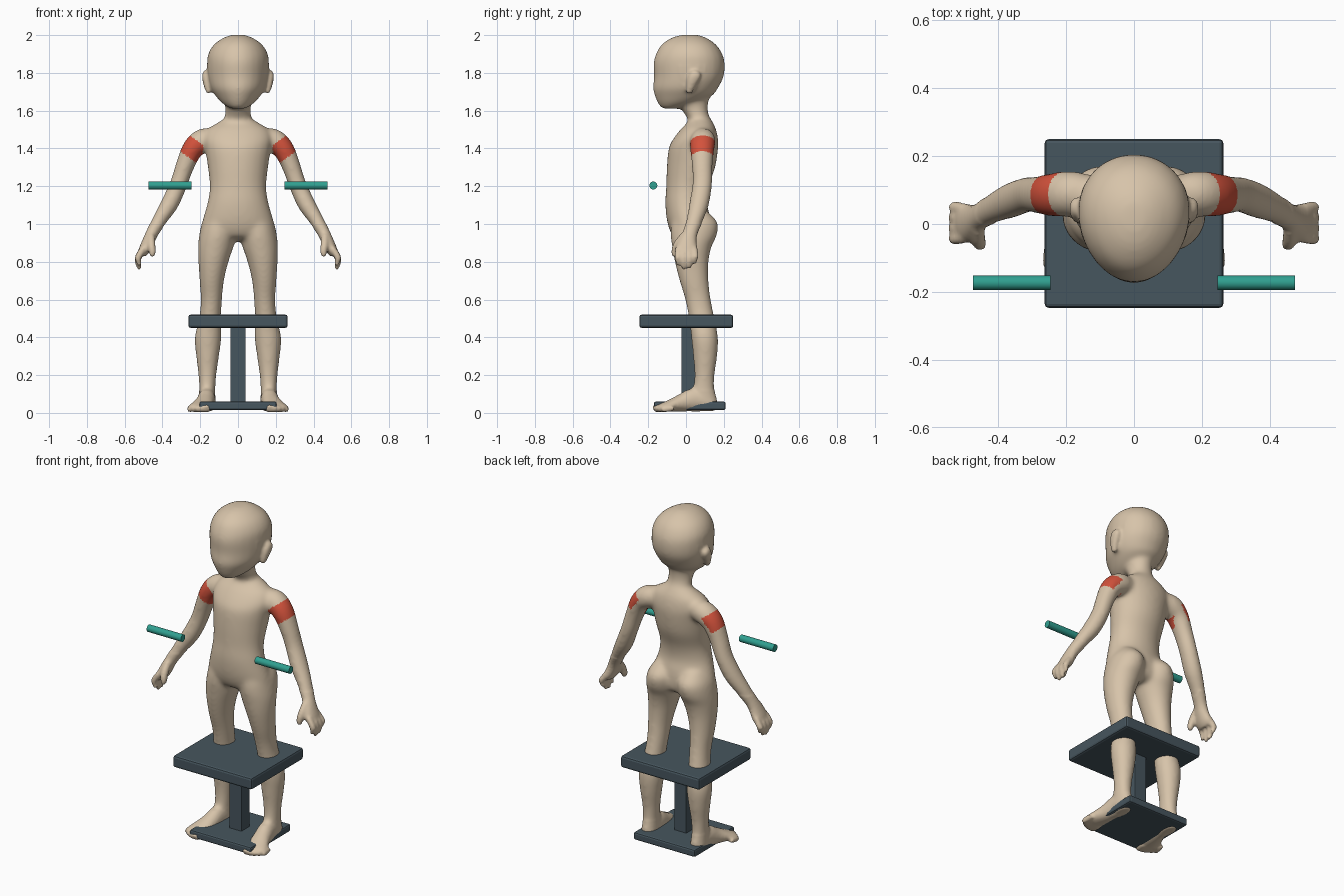
import bpy
import bmesh
import math
from mathutils import Vector, Matrix

cube = bpy.data.objects.get("Cube")
if cube:
    bpy.data.objects.remove(cube, do_unlink=True)

X, Y, Z = Vector((1, 0, 0)), Vector((0, 1, 0)), Vector((0, 0, 1))
UNIT = 0.01          # section tables below are in hundredths
SIDES = 24


def material(name, color):
    mat = bpy.data.materials.new(name)
    mat.use_nodes = True
    mat.diffuse_color = (*color, 1)
    mat.node_tree.nodes["Principled BSDF"].inputs["Base Color"].default_value = (*color, 1)
    return mat


skin = material("beige skin", (0.68, 0.55, 0.40))
red = material("red band", (0.65, 0.085, 0.045))
teal = material("teal rod", (0.03, 0.35, 0.28))
slate = material("slate stand", (0.062, 0.092, 0.112))


def new_object(name, mesh, *mats):
    obj = bpy.data.objects.new(name, mesh)
    bpy.context.scene.collection.objects.link(obj)
    for mat in mats:
        mesh.materials.append(mat)
    return obj


def smooth_rows(rows, steps=4):
    """Pass a smooth curve through the rows of section values."""
    out = []
    last = len(rows) - 1
    for i in range(last):
        quad = [rows[max(i - 1, 0)], rows[i], rows[i + 1], rows[min(i + 2, last)]]
        for k in range(steps):
            t = k / steps
            out.append([b + t / 2 * (c - a + t * (2 * a - 5 * b + 4 * c - d + t * (3 * (b - c) + d - a)))
                        for a, b, c, d in zip(*quad)])
    return out + [list(rows[-1])]


def tube(bm, rows, hint, axis=None, side=1, taper=0):
    """Loft ellipses (x, y, z, radius along hint, other radius)."""
    rows = smooth_rows(rows)
    points = [Vector(r[:3]) for r in rows]
    rings = []
    for i, row in enumerate(rows):
        along = axis or (points[min(i + 1, len(rows) - 1)] - points[max(i - 1, 0)]).normalized()
        u = (hint - along * along.dot(hint)).normalized()
        v = along.cross(u)
        ring = []
        for k in range(SIDES):
            a = math.tau * k / SIDES
            p = points[i] + u * row[3] * math.cos(a) * (1 + taper * math.sin(a)) + v * row[4] * math.sin(a)
            ring.append(bm.verts.new((p.x * side * UNIT, p.y * UNIT, p.z * UNIT)))
        rings.append(ring)
    for low, high in zip(rings, rings[1:]):
        for k in range(SIDES):
            n = (k + 1) % SIDES
            bm.faces.new((low[k], low[n], high[n], high[k]))
    bm.faces.new(rings[0])
    bm.faces.new(rings[-1])


def slabs(bm, rows, side=1, taper=0):
    """Loft level ellipses given as (z, x min, x max, y min, y max)."""
    rows = [((a + b) / 2, (c + d) / 2, z, (b - a) / 2, (d - c) / 2) for z, a, b, c, d in rows]
    tube(bm, rows, X, Z, side, taper)


def centred(rows):
    return [(z, -w, w, front, back) for z, w, front, back in rows]


bm = bmesh.new()

# Head, neck and torso: height, half width, front, back
head = [(161, 4, -13, -4), (164, 8.5, -15, 6), (168, 12, -16.6, 14), (172, 14.5, -17.6, 17),
        (178, 16, -17, 20), (185, 16.4, -17.3, 20.6), (190, 15.8, -16, 19.3),
        (195, 12.8, -13, 16), (198.7, 7.5, -7.5, 10.5), (200.2, 3, -2, 6)]
neck = [(145, 10, 0, 14), (150, 10, 0, 14), (155, 7.5, 1, 13), (160, 6.8, -2, 11.6),
        (165, 7, -5, 12), (175, 7, -5, 14)]
torso = [(91, 13, 0, 9), (93, 18, -6, 12), (96, 19.7, -8.3, 13), (100, 19.3, -9.7, 13),
         (105, 18, -10.6, 12.5), (112, 16, -11, 11), (120, 15, -10.5, 12), (130, 16, -10.2, 15.5),
         (140, 17.5, -9.2, 17), (145, 18.3, -6.8, 17), (150, 16.3, -3, 16), (153, 12, 0, 14.7),
         (156, 7, 2, 13)]
slabs(bm, centred(head), taper=0.1)
slabs(bm, centred(neck))
slabs(bm, centred(torso))

# Paired parts
ear = [(169, 14.5, 16.5, 0, 3), (172, 14, 17.8, 0, 4.7), (176, 14.5, 18.8, 0.5, 7),
       (179, 15, 19, 1.5, 8), (181.3, 15.3, 18, 3, 6)]
leg = [(107, 5, 15, -3, 11), (101, 1, 19, -7.5, 16.7), (94, 1, 20.6, -8.2, 16.4),
       (88, 2.3, 21.2, -7.4, 13.6), (80, 5, 21, -6, 12), (70, 7.4, 20.4, -3.5, 12),
       (60, 8.4, 19.8, -0.5, 13.2), (50, 9, 20.6, 1.5, 15.2), (40, 8.7, 23, 2.7, 17),
       (30, 10, 22.2, 3.7, 16.6), (20, 11.4, 21, 4.4, 15.2), (12, 12, 20.6, 3.5, 15.2),
       (6, 12, 20.6, 2, 16.6), (1, 13, 19.6, 3, 15.5)]
foot = [(16.3, 15, 4.5, 3, 3), (16.3, 12, 5.5, 4.2, 4.8), (16.5, 5, 7, 4.6, 6.4),
        (17.5, -2, 5.4, 5, 4.8), (19, -8, 3.9, 5.8, 3.3), (20.2, -12, 3, 6, 2.4), (20.6, -14, 2.6, 5, 1.8)]
arm = [(11, 9, 145, 5, 5), (18, 9, 144.3, 6.7, 6.5), (23.8, 8.6, 140, 6.5, 5.8),
       (28, 8.6, 131, 5.6, 5), (31.5, 8.6, 121, 5.3, 4.7), (36, 7, 111, 5.3, 4.8),
       (41, 4.8, 103, 4.5, 4), (45.3, 2.3, 95.5, 3.9, 3.3), (47.6, 0.8, 90.5, 5, 3.2),
       (49.5, 0.3, 86.5, 5.8, 3), (51, 0.3, 84, 5, 2.4)]
thumb = [(46, -1, 94, 2, 2), (45.8, -4.5, 89, 2.3, 2.1), (45.3, -6, 85, 1.9, 1.8), (45.5, -6.1, 82.5, 1, 1)]

for side in (1, -1):
    slabs(bm, ear, side)
    slabs(bm, leg, side)
    tube(bm, foot, X, side=side)
    tube(bm, arm, Y, side=side)
    tube(bm, thumb, Y, side=side)
    # Fingers, index to little
    for y, tip in ((-4, 78), (-1.2, 76), (1.7, 76.5), (4.5, 79)):
        finger = [(50, y, 87, 1.7, 1.7), (52.6, y * 1.1, 83, 1.7, 1.8),
                  (52.8, y * 1.05, tip + 3, 1.6, 1.6), (52, y, tip, 1, 1)]
        tube(bm, finger, Y, side=side)
    # Toes, big to little
    for i in range(5):
        x, y, r = 16.6 + 2.2 * i, -16 + 0.28 * i * i, 2.2 - 0.15 * i
        tube(bm, [(x - 0.5, y + 5, 2.6, r, r), (x, y, r + 0.3, r, r),
                  (x, y - 1.4, r, r * 0.6, r * 0.6)], X, side=side)

bmesh.ops.recalc_face_normals(bm, faces=bm.faces[:])
mesh = bpy.data.meshes.new("body")
bm.to_mesh(mesh)
bm.free()
body = new_object("body", mesh)

# Fuse the parts into one skin
fuse = body.modifiers.new("fuse", "REMESH")
fuse.mode = "VOXEL"
fuse.voxel_size = 0.008
bpy.context.view_layer.update()
graph = bpy.context.evaluated_depsgraph_get()
fused = bpy.data.meshes.new_from_object(body.evaluated_get(graph))
body.modifiers.clear()
body.data = fused
bpy.data.meshes.remove(mesh)
fused.name = "body"
fused.materials.clear()
fused.materials.append(skin)
fused.materials.append(red)


def is_fine(p):
    hand = abs(p.x) > 0.4 and p.z < 1
    ear_area = abs(p.x) > 0.15 and 1.66 < p.z < 1.84
    return hand or ear_area or p.z < 0.12


def in_band(face):
    c, n = face.calc_center_median(), face.normal
    side = math.copysign(1, c.x)
    along = 0.6 * abs(c.x) - 0.8 * c.z
    return abs(c.x) > 0.185 and -1.023 < along < -0.925 and n.y - side * n.x < 0.9


# Blend the joints, keep hands, ears and toes crisp, paint the arm bands
bm = bmesh.new()
bm.from_mesh(fused)
broad = [v for v in bm.verts if not is_fine(v.co)]
for verts, repeats in ((bm.verts[:], 3), (broad, 16)):
    for _ in range(repeats):
        bmesh.ops.smooth_vert(bm, verts=verts, factor=0.5,
                              use_axis_x=True, use_axis_y=True, use_axis_z=True)
for v in bm.verts:
    v.co.z = max(v.co.z, 0.004)
bm.normal_update()
for f in bm.faces:
    f.smooth = True
    f.material_index = int(in_band(f))
bm.to_mesh(fused)
bm.free()


def box(name, low, high, bevel):
    low, high = Vector(low), Vector(high)
    bm = bmesh.new()
    bmesh.ops.create_cube(bm, size=1, matrix=Matrix.Translation((low + high) / 2) @ Matrix.Diagonal((*(high - low), 1)))
    mesh = bpy.data.meshes.new(name)
    bm.to_mesh(mesh)
    bm.free()
    mod = new_object(name, mesh, slate).modifiers.new("bevel", "BEVEL")
    mod.width = bevel
    mod.segments = 2


# Stand
box("stand_top", (-0.263, -0.247, 0.45), (0.263, 0.25, 0.52), 0.012)
box("stand_post", (-0.04, -0.025, 0.05), (0.04, 0.055, 0.46), 0.003)
box("stand_base", (-0.205, -0.17, 0.015), (0.205, 0.21, 0.06), 0.01)

# Floating rods in front of the forearms
for name, side in (("left_rod", 1), ("right_rod", -1)):
    bm = bmesh.new()
    place = Matrix.Translation((side * 0.36, -0.173, 1.204)) @ Matrix.Rotation(math.pi / 2, 4, "Y")
    bmesh.ops.create_cone(bm, cap_ends=True, segments=24, radius1=0.021, radius2=0.021, depth=0.228, matrix=place)
    for f in bm.faces:
        f.smooth = len(f.verts) == 4
    for e in bm.edges:
        e.smooth = all(len(f.verts) == 4 for f in e.link_faces)
    mesh = bpy.data.meshes.new(name)
    bm.to_mesh(mesh)
    bm.free()
    new_object(name, mesh, teal)
